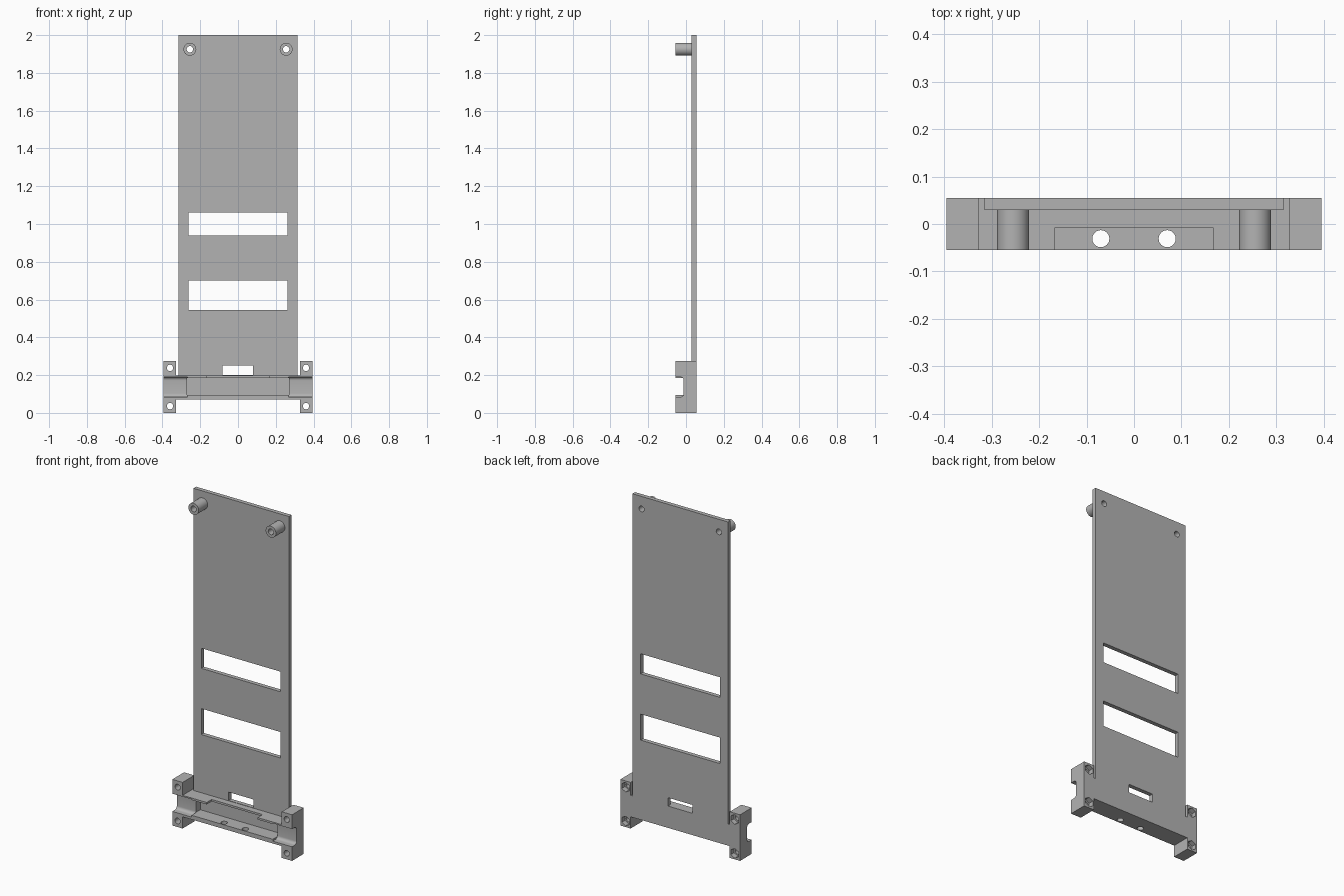
import bpy, bmesh, math
from mathutils import Matrix

if "Cube" in bpy.data.objects:
    bpy.data.objects.remove(bpy.data.objects["Cube"])

grey = bpy.data.materials.new("plain grey")
grey.use_nodes = True
colour = (0.45, 0.45, 0.45, 1)
grey.diffuse_color = colour
grey.node_tree.nodes["Principled BSDF"].inputs["Base Color"].default_value = colour

FRONT, BACK, PANEL = -0.055, 0.055, 0.03


def finish(name, bm):
    bmesh.ops.recalc_face_normals(bm, faces=bm.faces)
    mesh = bpy.data.meshes.new(name)
    bm.to_mesh(mesh)
    bm.free()
    mesh.materials.append(grey)
    obj = bpy.data.objects.new(name, mesh)
    bpy.context.collection.objects.link(obj)
    return obj


def prism(name, points, start, offset):
    """Extrude a flat outline of 3D points by an offset vector."""
    bm = bmesh.new()
    face = bm.faces.new([bm.verts.new(p) for p in points])
    new = bmesh.ops.extrude_face_region(bm, geom=[face])["geom"]
    bmesh.ops.translate(bm, vec=offset, verts=[v for v in new if isinstance(v, bmesh.types.BMVert)])
    bmesh.ops.translate(bm, vec=start, verts=bm.verts)
    return finish(name, bm)


def box(name, x0, x1, y0, y1, z0, z1):
    outline = [(x0, 0, z0), (x1, 0, z0), (x1, 0, z1), (x0, 0, z1)]
    return prism(name, outline, (0, y0, 0), (0, y1 - y0, 0))


def rod(name, centre, radius, length, axis="Y", sides=32):
    bm = bmesh.new()
    turn = Matrix.Rotation(math.pi / 2, 4, "X") if axis == "Y" else Matrix()
    bmesh.ops.create_cone(bm, cap_ends=True, segments=sides, radius1=radius, radius2=radius,
                          depth=length, matrix=Matrix.Translation(centre) @ turn)
    return finish(name, bm)


def cut(target, cutters):
    for cutter in cutters:
        mod = target.modifiers.new("cut", "BOOLEAN")
        mod.operation, mod.solver, mod.object = "DIFFERENCE", "EXACT", cutter
        bpy.context.view_layer.update()
        result = bpy.data.meshes.new_from_object(
            target.evaluated_get(bpy.context.evaluated_depsgraph_get()))
        target.modifiers.clear()
        target.data = result
        bpy.data.objects.remove(cutter)


def smooth(obj):
    bpy.ops.object.select_all(action="DESELECT")
    obj.select_set(True)
    bpy.context.view_layer.objects.active = obj
    bpy.ops.object.shade_smooth_by_angle(angle=math.radians(30))


# Tall back panel with three slots and two screw holes
panel = box("back_panel", -0.315, 0.315, PANEL, BACK, 0.198, 2.0)
cut(panel, [box("slot", -0.263, 0.261, 0, 0.1, 0.94, 1.06),
            box("slot", -0.263, 0.261, 0, 0.1, 0.545, 0.7),
            box("slot", -0.083, 0.08, 0, 0.1, 0.2, 0.25)]
    + [rod("hole", (x, 0, 1.925), 0.017, 0.3) for x in (-0.255, 0.255)])
smooth(panel)

# Hollow standoffs near the top corners
for side, x in (("left", 0.255), ("right", -0.255)):
    post = rod(side + "_standoff", (x, (FRONT + PANEL) / 2, 1.925), 0.034, PANEL - FRONT)
    cut(post, [rod("hole", (x, 0, 1.925), 0.017, 0.3)])
    smooth(post)

# Base bracket with an ear at each end
half = [(0.327, 0.07), (0.327, 0), (0.395, 0), (0.395, 0.275), (0.327, 0.275), (0.327, 0.198)]
outline = [(x, 0, z) for x, z in half] + [(-x, 0, z) for x, z in reversed(half)]
base = prism("base_bracket", outline, (0, FRONT, 0), (0, BACK - FRONT, 0))

# Rounded channel running the full width
r, deep, low, high = 0.018, -0.012, 0.084, 0.19
channel = [(-0.1, low), (-0.1, high)]
for zc, first in ((high - r, 90), (low + r, 0)):
    for i in range(7):
        a = math.radians(first - i * 15)
        channel.append((deep - r + r * math.cos(a), zc + r * math.sin(a)))
ends = [prism("channel", [(0, y, z) for y, z in channel], (x, 0, 0), (0.23, 0, 0))
        for x in (-0.498, 0.268)]

# Deep middle pocket, top relief and wire holes in the floor
cutters = ends + [box("pocket", -0.27, 0.27, -0.1, PANEL, 0.095, 0.186),
                  box("relief", -0.168, 0.168, -0.1, -0.008, 0.15, 0.25)]
cutters += [rod("hole", (x, -0.031, 0.08), 0.018, 0.1, "Z") for x in (-0.07, 0.07)]

# Screw holes with hexagonal nut recesses at the back
for x in (-0.36, 0.36):
    for z in (0.036, 0.238):
        cutters.append(rod("hole", (x, 0, z), 0.017, 0.3))
        cutters.append(rod("nut", (x, BACK, z), 0.029, 0.06, sides=6))
cut(base, cutters)
smooth(base)
